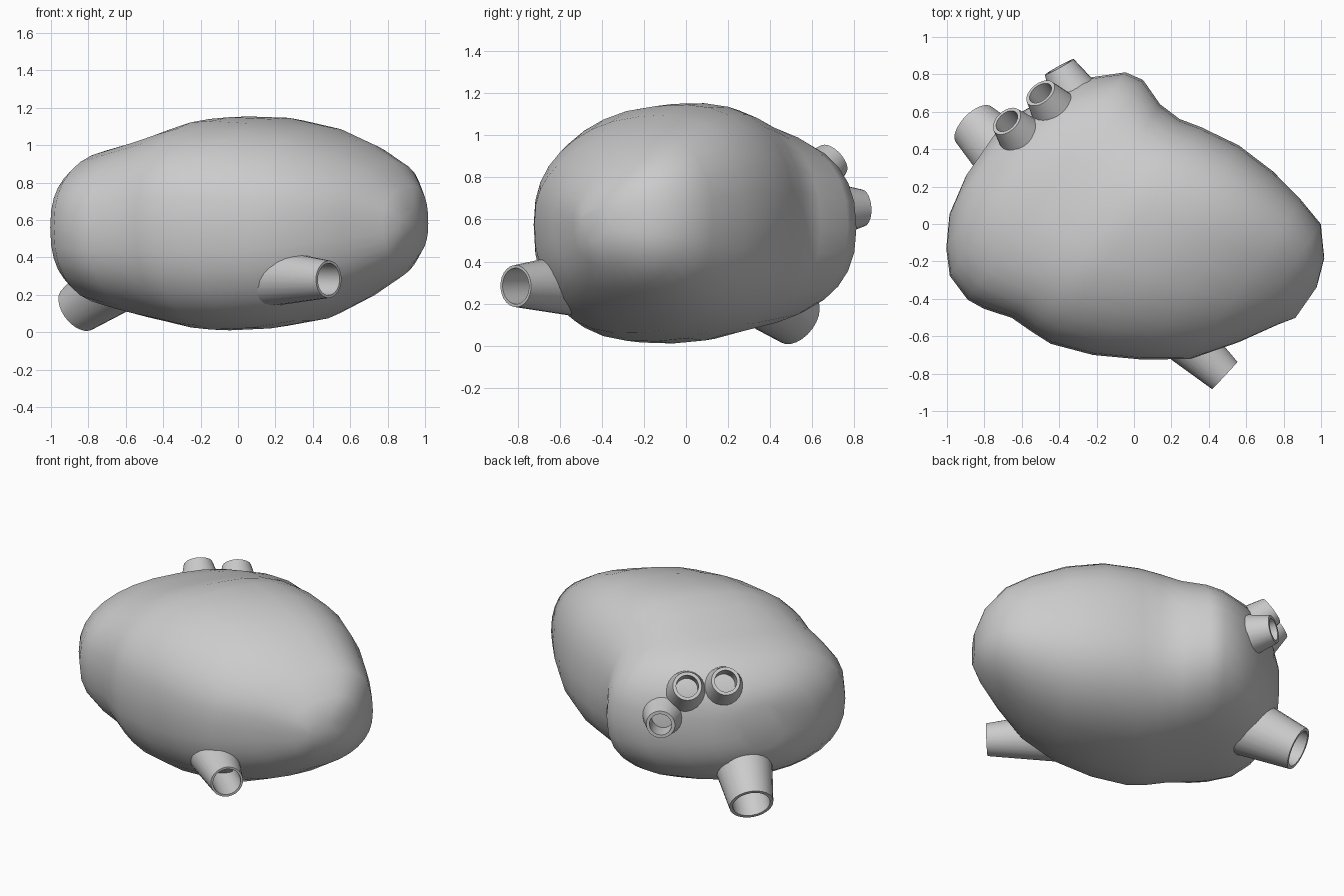
import bpy, bmesh, math
from mathutils import Vector

if "Cube" in bpy.data.objects:
    bpy.data.objects.remove(bpy.data.objects["Cube"])


def finish(bm, name, angle):
    bmesh.ops.recalc_face_normals(bm, faces=bm.faces)
    me = bpy.data.meshes.new(name)
    bm.to_mesh(me)
    bm.free()
    ob = bpy.data.objects.new(name, me)
    bpy.context.collection.objects.link(ob)
    bpy.ops.object.select_all(action='DESELECT')
    ob.select_set(True)
    bpy.context.view_layer.objects.active = ob
    bpy.ops.object.shade_smooth_by_angle(angle=math.radians(angle))
    return ob


def loft(bm, rings):
    vs = [[bm.verts.new(p) for p in r] for r in rings]
    n = len(vs[0])
    for a, b in zip(vs, vs[1:]):
        for i in range(n):
            bm.faces.new((a[i], a[(i + 1) % n], b[(i + 1) % n], b[i]))
    return vs


# Heart body: rounded sections along the axis from the back-left lobe to the front-right tip
AXIS = Vector((0.82, -0.57, 0)).normalized()
SIDE = Vector((0.57, 0.82, 0)).normalized()
# distance along axis, side min, side max, z bottom, z top
SECTIONS = [
    (-0.885, -0.30, -0.02, 0.42, 0.72),
    (-0.84, -0.52, 0.14, 0.29, 0.83),
    (-0.75, -0.68, 0.33, 0.20, 0.92),
    (-0.65, -0.79, 0.50, 0.14, 0.98),
    (-0.50, -0.84, 0.64, 0.10, 1.02),
    (-0.40, -0.83, 0.66, 0.075, 1.05),
    (-0.25, -0.785, 0.605, 0.045, 1.10),
    (-0.12, -0.785, 0.60, 0.02, 1.14),
    (0.00, -0.78, 0.63, 0.01, 1.15),
    (0.22, -0.70, 0.665, 0.02, 1.14),
    (0.45, -0.57, 0.655, 0.06, 1.09),
    (0.66, -0.42, 0.615, 0.16, 1.00),
    (0.82, -0.20, 0.57, 0.27, 0.90),
    (0.94, 0.00, 0.43, 0.38, 0.78),
    (0.995, 0.08, 0.28, 0.50, 0.66),
]


def section(s, t0, t1, z0, z1, n=32, e=2 / 2.4):
    pts = []
    # the upper surface leans toward the back right on the front half
    tilt = 0.02 + 0.06 * min(1, max(0, (s + 0.3) / 0.4))
    tilt *= min(1, (z1 - z0) / 0.8)
    for i in range(n):
        a = 2 * math.pi * i / n
        c, d = math.cos(a), math.sin(a)
        t = (t0 + t1) / 2 + (t1 - t0) / 2 * math.copysign(abs(c) ** e, c)
        z = (z0 + z1) / 2 + (z1 - z0) / 2 * math.copysign(abs(d) ** e, d)
        z += tilt * c * abs(d) * (1 if d > 0 else 0.4)
        pts.append(AXIS * s + SIDE * t + Vector((0, 0, z)))
    return pts


bm = bmesh.new()
rings = loft(bm, [section(*s) for s in SECTIONS])
bm.faces.new(rings[0])
bm.faces.new(rings[-1])
finish(bm, "heart_body", 60)


# Tapered open vessels with a bored end
def vessel(name, tip, direction, length, r_base, r_tip, r_hole, n=24):
    d = Vector(direction).normalized()
    u = d.orthogonal().normalized()
    v = d.cross(u)
    tip = Vector(tip)
    profile = [(-length, r_base), (0, r_tip), (0, r_hole), (-length, r_hole)]
    bm = bmesh.new()
    r = loft(bm, [[tip + d * h + (u * math.cos(2 * math.pi * i / n)
                                  + v * math.sin(2 * math.pi * i / n)) * rad
                   for i in range(n)] for h, rad in profile])
    bm.faces.new(r[-1])
    finish(bm, name, 35)


vessel("front_vessel", (0.485, -0.81, 0.283), (0.73, -0.68, -0.02), 0.52, 0.165, 0.10, 0.086)
vessel("lower_vessel", (-0.855, 0.53, 0.125), (-0.61, 0.60, -0.47), 0.36, 0.185, 0.135, 0.115)
for i, (tip, d) in enumerate([
        ((-0.68, 0.55, 0.91), (-0.50, 0.54, 0.58)),
        ((-0.50, 0.70, 0.885), (-0.47, 0.59, 0.55)),
        ((-0.40, 0.84, 0.655), (-0.48, 0.87, 0.06))]):
    vessel(f"small_vessel_{i + 1}", tip, d, 0.2, 0.14, 0.088, 0.068)
